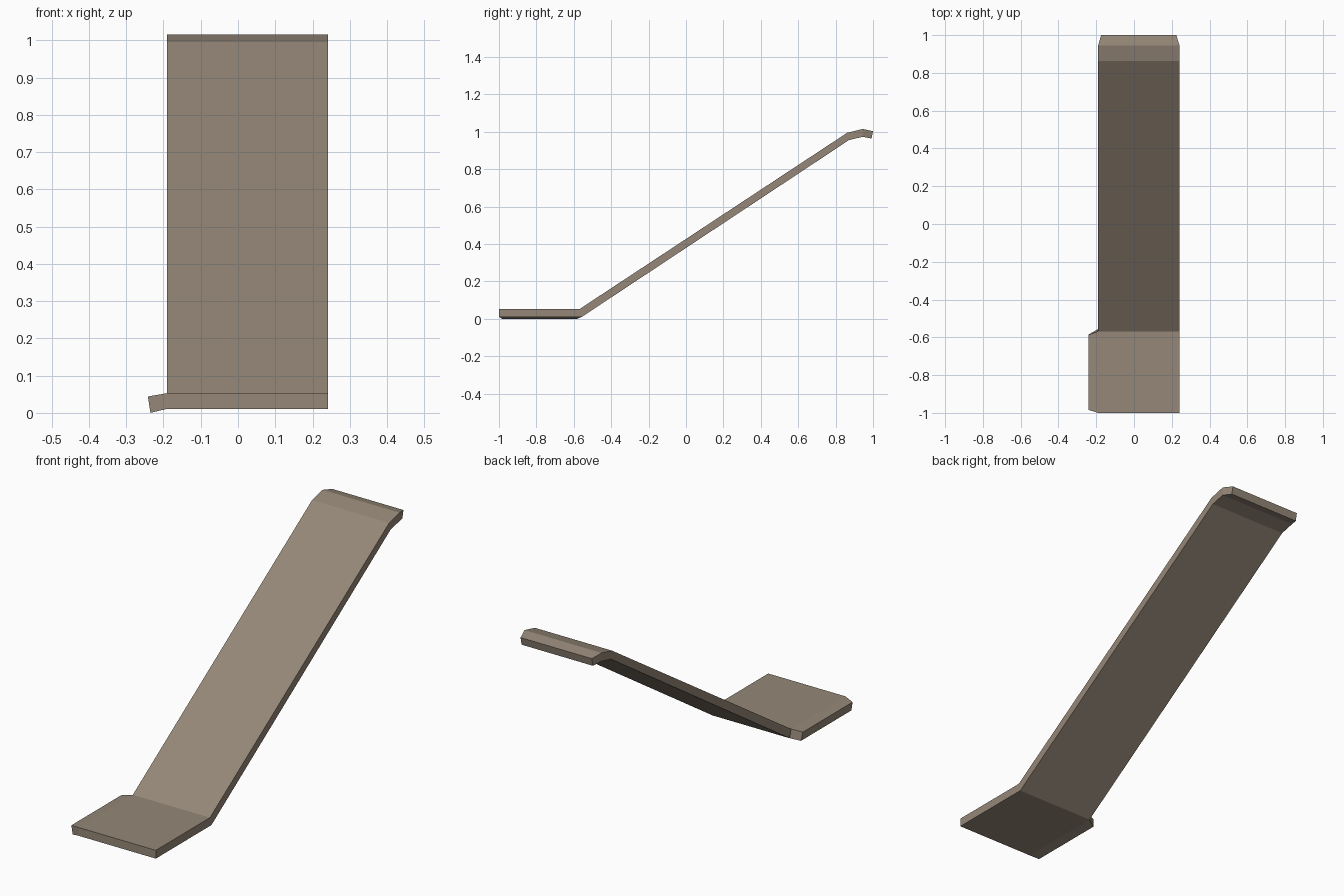
import bpy, bmesh

if "Cube" in bpy.data.objects:
    bpy.data.objects.remove(bpy.data.objects["Cube"])

mat = bpy.data.materials.new("warm grey brown")
mat.diffuse_color = (0.30, 0.243, 0.186, 1)
mat.use_nodes = True
mat.node_tree.nodes["Principled BSDF"].inputs["Base Color"].default_value = mat.diffuse_color


def loft(name, rings, skip_caps=()):
    """Join four-cornered rings into a closed strip."""
    bm = bmesh.new()
    loops = [[bm.verts.new(p) for p in r] for r in rings]
    for a, b in zip(loops, loops[1:]):
        for i in range(4):
            j = (i + 1) % 4
            bm.faces.new((a[i], a[j], b[j], b[i]))
    for k in (0, -1):
        if k not in skip_caps:
            bm.faces.new(loops[k])
    bmesh.ops.recalc_face_normals(bm, faces=bm.faces)
    me = bpy.data.meshes.new(name)
    bm.to_mesh(me)
    bm.free()
    me.materials.append(mat)
    ob = bpy.data.objects.new(name, me)
    bpy.context.collection.objects.link(ob)
    return ob


# Bent strip: foot plate, long slope and turned-down tip
# (top y, top z, bottom y, bottom z, left x, right x)
L, R = -0.19, 0.241
stations = [
    (-1.0, 0.053, -1.0, 0.011, L, R),
    (-0.568, 0.053, -0.556, 0.011, L, R),
    (0.862, 0.995, 0.872, 0.956, L, R),
    (0.945, 1.015, 0.945, 0.973, L, R),
    (1.0, 1.003, 0.992, 0.964, -0.174, 0.224),
]
loft("bent_strip", [[(l, yt, zt), (r, yt, zt), (r, yb, zb), (l, yb, zb)]
                    for yt, zt, yb, zb, l, r in stations])

# Narrow lip folded down along the left side of the foot plate
lip = loft("foot_side_lip", [
    [(L, -1.0, 0.053), (L, -0.568, 0.053), (L, -0.556, 0.011), (L, -1.0, 0.011)],
    [(-0.242, -0.984, 0.044), (-0.242, -0.587, 0.044),
     (-0.235, -0.582, 0.0), (-0.235, -0.984, 0.0)],
], skip_caps=(0,))
